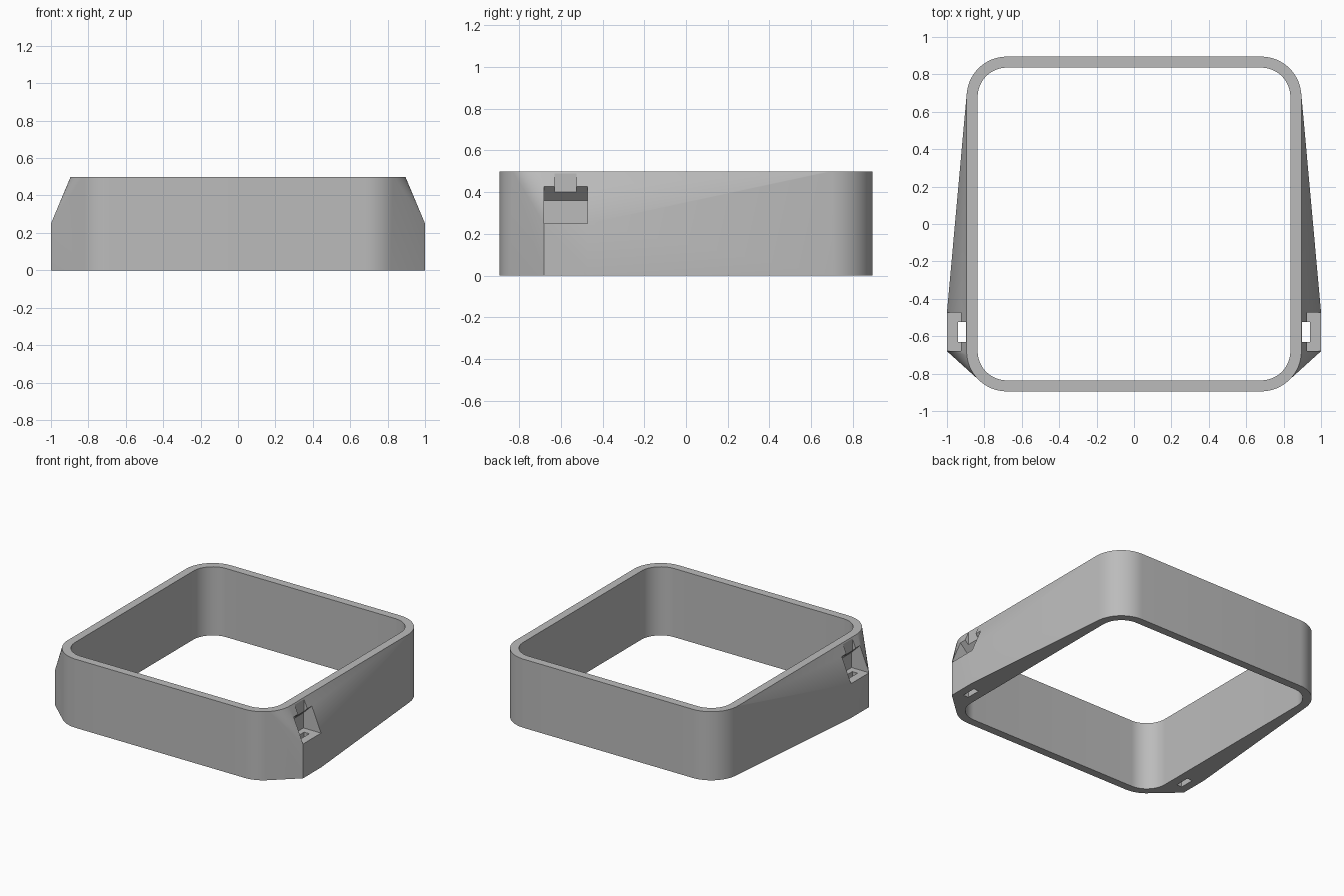
import bpy, bmesh
from math import sin, cos, pi, radians

cube = bpy.data.objects.get("Cube")
if cube:
    bpy.data.objects.remove(cube, do_unlink=True)

HEIGHT = 0.5
OUTER, INNER = 0.895, 0.836
CORNER = 0.68                      # centre of the corner arcs
LUG_FRONT, LUG_BACK = -0.68, -0.472

grey = bpy.data.materials.new("Grey plastic")
grey.use_nodes = True
colour = (0.5, 0.5, 0.5, 1)
grey.diffuse_color = colour
grey.node_tree.nodes["Principled BSDF"].inputs["Base Color"].default_value = colour


def rounded_square(half, steps=16):
    """Outline of a square with arcs at the corners."""
    radius = half - CORNER
    points = []
    for quarter, (sx, sy) in enumerate([(1, 1), (-1, 1), (-1, -1), (1, -1)]):
        for i in range(steps + 1):
            a = (quarter + i / steps) * pi / 2
            points.append((sx * CORNER + radius * cos(a), sy * CORNER + radius * sin(a)))
    return points


def hull(name, points):
    """Solid convex shape around a set of points."""
    bm = bmesh.new()
    for p in points:
        bm.verts.new(p)
    found = bmesh.ops.convex_hull(bm, input=bm.verts)
    spare = {g for g in found["geom_interior"] + found["geom_unused"]
             if isinstance(g, bmesh.types.BMVert)}
    bmesh.ops.delete(bm, geom=list(spare), context="VERTS")
    bmesh.ops.dissolve_limit(bm, angle_limit=radians(0.3), verts=bm.verts, edges=bm.edges)
    bmesh.ops.recalc_face_normals(bm, faces=bm.faces)
    mesh = bpy.data.meshes.new(name)
    bm.to_mesh(mesh)
    bm.free()
    mesh.materials.append(grey)
    obj = bpy.data.objects.new(name, mesh)
    bpy.context.collection.objects.link(obj)
    return obj


def prism_x(name, profile, y0, y1, side):
    """Extrude an x-z profile along y, on one side of the frame."""
    return hull(name, [(side * x, y, z) for x, z in profile for y in (y0, y1)])


def subtract(target, cutter):
    cutter.hide_render = True
    mod = target.modifiers.new(cutter.name, "BOOLEAN")
    mod.operation = "DIFFERENCE"
    mod.solver = "EXACT"
    mod.object = cutter
    bpy.ops.object.select_all(action="DESELECT")
    bpy.context.view_layer.objects.active = target
    target.select_set(True)
    bpy.ops.object.modifier_apply(modifier=mod.name)
    bpy.data.objects.remove(cutter, do_unlink=True)


# Outer body: rounded square drawn out to a half-height lug on each side
body = [(x, y, z) for x, y in rounded_square(OUTER) for z in (0, HEIGHT)]
body += [(s, y, z) for s in (-1, 1) for y in (LUG_FRONT, LUG_BACK) for z in (0, HEIGHT / 2)]
frame = hull("frame", body)

# Open middle
opening = [(x, y, z) for x, y in rounded_square(INNER) for z in (-0.1, 0.6)]
subtract(frame, hull("opening_cutter", opening))

# Undercut pocket above each lug, and a strap slot straight through it
pocket = [(0.858, 0.25), (0.858, 0.36), (0.928, 0.43), (1.1, 0.602), (1.1, 0.25)]
slot = [(0.899, -0.1), (0.941, -0.1), (0.941, 0.6), (0.899, 0.6)]
for side in (-1, 1):
    subtract(frame, prism_x("pocket_cutter", pocket, LUG_FRONT, LUG_BACK, side))
    subtract(frame, prism_x("slot_cutter", slot, -0.631, -0.524, side))

bpy.ops.object.shade_smooth_by_angle(angle=radians(20))
